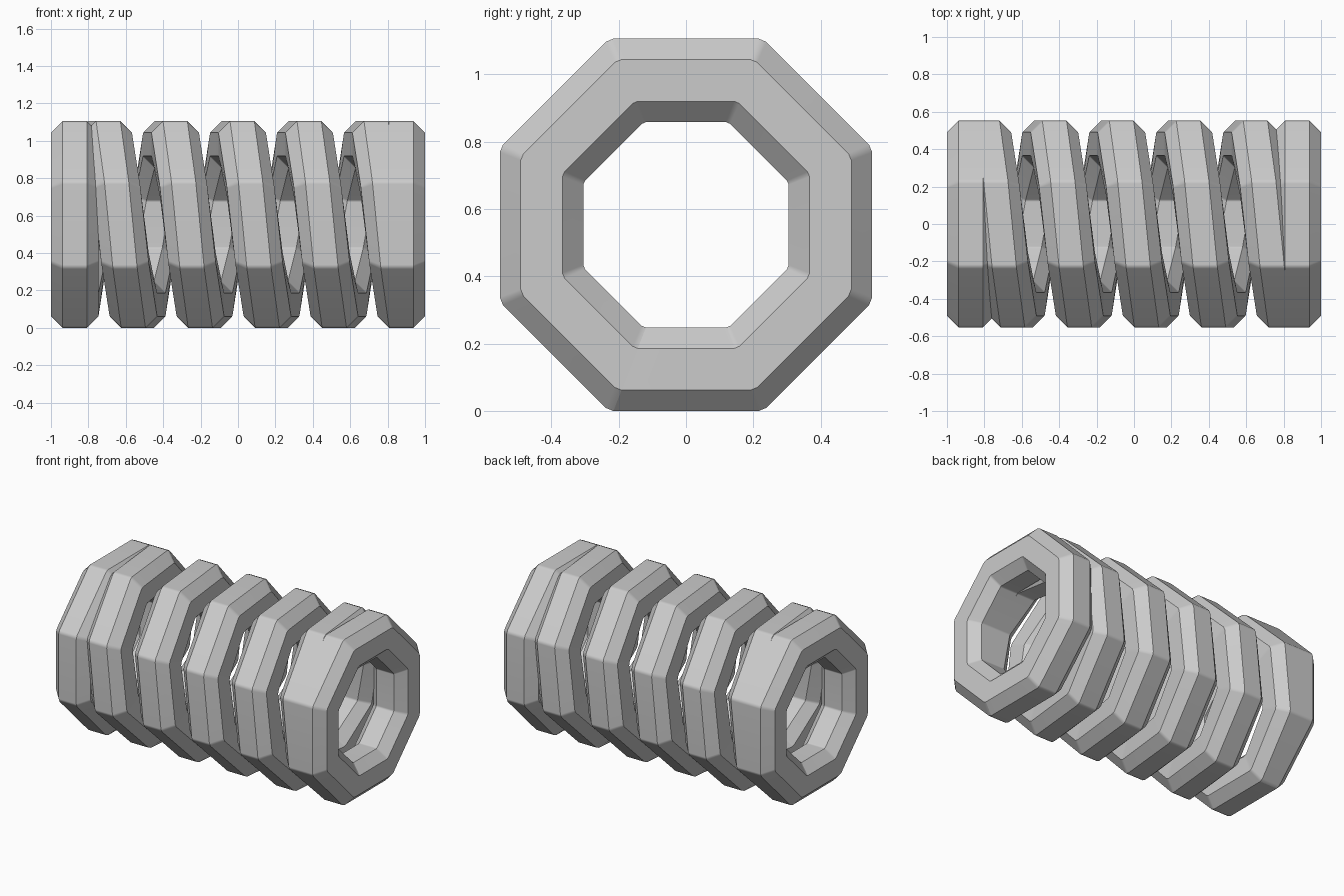
import bpy, bmesh
from math import cos, sin, radians

cube = bpy.data.objects.get("Cube")
if cube:
    bpy.data.objects.remove(cube, do_unlink=True)

# Main dimensions
OUTER, INNER, CHAMFER = 0.553, 0.305, 0.062   # measured to the flats of the octagon
HALF_WIDTH = 0.127                            # half thickness of the wire along x
SIDES, HELIX_STEPS = 8, 39                    # eighth turns in the rising part
STEP = 360 / SIDES
SPLIT = 1.2                                   # half angle of the softened corner
END_X = 1 - HALF_WIDTH

# Chamfered square wire section as (offset along x, distance to the flat)
flat = HALF_WIDTH - CHAMFER
section = [(-flat, OUTER), (flat, OUTER),
           (HALF_WIDTH, OUTER - CHAMFER), (HALF_WIDTH, INNER + CHAMFER),
           (flat, INNER), (-flat, INNER),
           (-HALF_WIDTH, INNER + CHAMFER), (-HALF_WIDTH, OUTER - CHAMFER)]


def section_loop(bm, turn):
    """Place the wire section at an angle measured from the start of the helix."""
    angle = radians(turn - 180 + STEP / 2)
    rise = min(max(turn / (HELIX_STEPS * STEP), 0), 1)
    x = END_X * (2 * rise - 1)
    loop = []
    for offset, apothem in section:
        r = apothem / cos(radians(STEP / 2 - SPLIT))
        loop.append(bm.verts.new((x + offset, -r * sin(angle), OUTER + r * cos(angle))))
    return loop


# Sweep: one flat turn, the helix, one flat turn
bm = bmesh.new()
loops = [section_loop(bm, k * STEP + side * SPLIT)
         for k in range(-SIDES, HELIX_STEPS + SIDES + 1) for side in (-1, 1)]
count = len(section)
for a, b in zip(loops, loops[1:]):
    for i in range(count):
        j = (i + 1) % count
        bm.faces.new((a[i], a[j], b[j], b[i]))
bm.faces.new(loops[0])
bm.faces.new(loops[-1])
bmesh.ops.recalc_face_normals(bm, faces=bm.faces)

mesh = bpy.data.meshes.new("coil_spring")
bm.to_mesh(mesh)
bm.free()
spring = bpy.data.objects.new("coil_spring", mesh)
bpy.context.collection.objects.link(spring)

# Grey metal
metal = bpy.data.materials.new("grey_metal")
metal.use_nodes = True
color = (0.6, 0.6, 0.6, 1)
metal.diffuse_color = color
metal.node_tree.nodes["Principled BSDF"].inputs["Base Color"].default_value = color
mesh.materials.append(metal)

# Soft octagon corners, crisp chamfers
bpy.ops.object.select_all(action='DESELECT')
spring.select_set(True)
bpy.context.view_layer.objects.active = spring
bpy.ops.object.shade_smooth_by_angle(angle=radians(30))
weighted = spring.modifiers.new("weighted_normals", 'WEIGHTED_NORMAL')
weighted.keep_sharp = True
